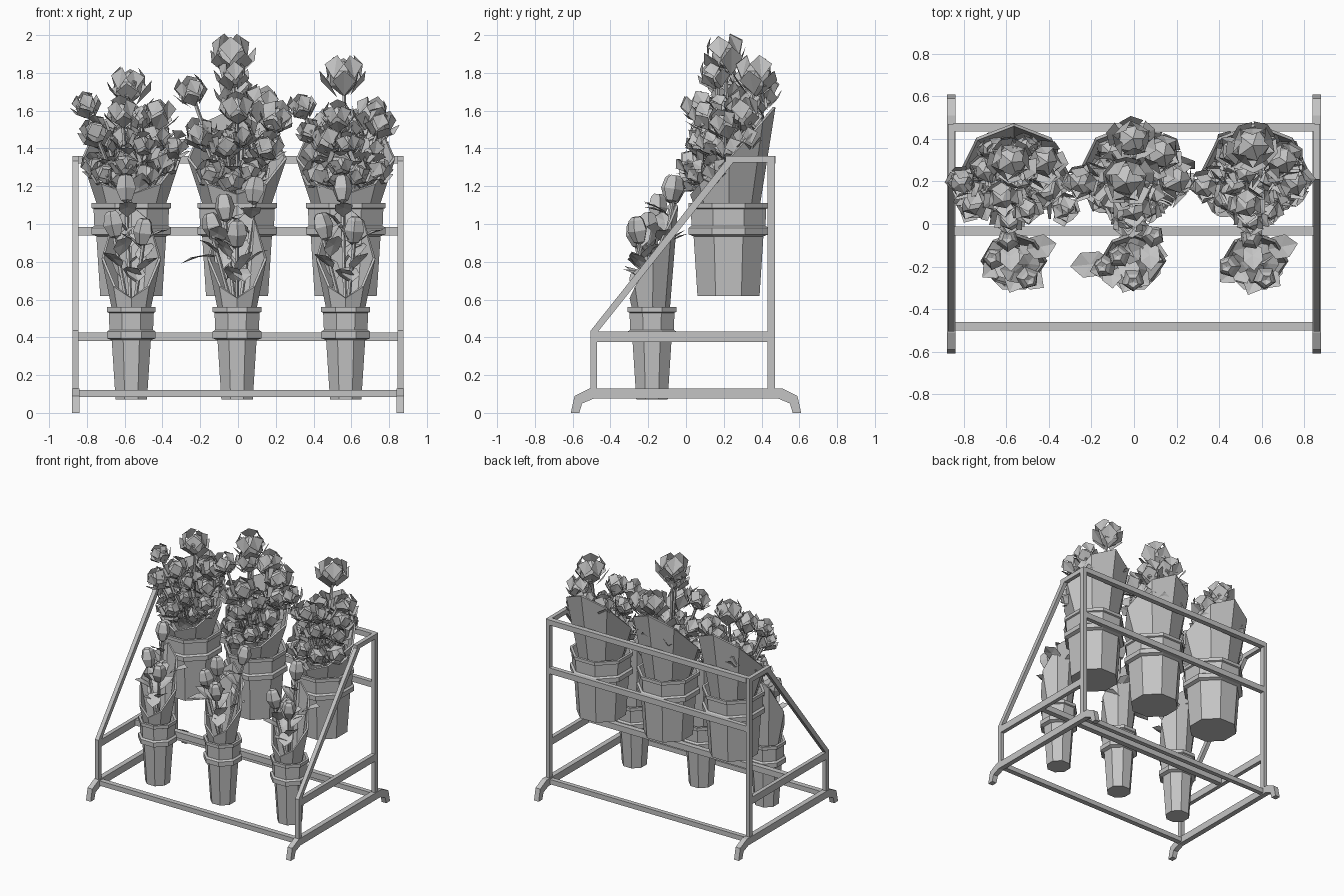
import bpy, bmesh, math, random
from mathutils import Vector

random.seed(7)
if "Cube" in bpy.data.objects:
    bpy.data.objects.remove(bpy.data.objects["Cube"], do_unlink=True)

grey = bpy.data.materials.new("plain_grey")
grey.use_nodes = True
grey.diffuse_color = (0.55, 0.55, 0.55, 1)
grey.node_tree.nodes["Principled BSDF"].inputs["Base Color"].default_value = (0.55, 0.55, 0.55, 1)


def finish(name, bm, fix=True):
    if fix:
        bmesh.ops.recalc_face_normals(bm, faces=bm.faces)
    mesh = bpy.data.meshes.new(name)
    bm.to_mesh(mesh)
    bm.free()
    mesh.materials.append(grey)
    obj = bpy.data.objects.new(name, mesh)
    bpy.context.collection.objects.link(obj)
    return obj


def plate(name, outline, x0, x1):
    """Extrude a (y, z) outline between two x positions."""
    bm = bmesh.new()
    a, b = ([bm.verts.new((x, y, z)) for y, z in outline] for x in (x0, x1))
    bm.faces.new(a)
    bm.faces.new(b[::-1])
    n = len(a)
    for i in range(n):
        j = (i + 1) % n
        bm.faces.new((a[i], b[i], b[j], a[j]))
    return finish(name, bm)


def rect(y0, y1, z0, z1):
    return [(y0, z0), (y1, z0), (y1, z1), (y0, z1)]


def lathe(bm, profile, centre, axis=Vector((0, 0, 1)), sides=8, turn=0.0):
    """Revolve (radius, height) points; zero radius closes an end."""
    q = Vector((0, 0, 1)).rotation_difference(axis)
    rings = []
    for r, h in profile:
        count = sides if r > 0 else 1
        rings.append([bm.verts.new(centre + q @ Vector((
            r * math.cos(turn + i * math.tau / sides),
            r * math.sin(turn + i * math.tau / sides), h))) for i in range(count)])
    for a, b in zip(rings, rings[1:]):
        for i in range(sides):
            j = (i + 1) % sides
            if len(a) == 1:
                bm.faces.new((a[0], b[j], b[i]))
            elif len(b) == 1:
                bm.faces.new((a[i], a[j], b[0]))
            else:
                bm.faces.new((a[i], a[j], b[j], b[i]))


def stem(bm, a, b, r=0.011):
    axis = b - a
    lathe(bm, [(0, 0), (r, 0), (r, axis.length), (0, axis.length)], a, axis.normalized(), 5)


def leaf(bm, base, direction, length, width):
    """Broad pointed leaf folded along its midrib."""
    d = direction.normalized()
    side = d.cross(Vector((0, 0, 1))).normalized()
    up = side.cross(d)
    rib = [bm.verts.new(base + d * length * t + up * k * length)
           for t, k in ((0, 0), (0.5, 0.08), (1, 0))]
    for s in (-1, 1):
        edge = [bm.verts.new(base + d * length * t + (side * s + up * 0.35) * width * w)
                for t, w in ((0.25, 0.4), (0.7, 0.42))]
        bm.faces.new((rib[0], rib[1], edge[0]))
        bm.faces.new((rib[1], edge[1], edge[0]))
        bm.faces.new((rib[1], rib[2], edge[1]))


def bloom(bm, centre, axis, r):
    """Rounded faceted flower: rough core wrapped in two rings of folded petals."""
    q = Vector((0, 0, 1)).rotation_difference(axis.normalized())
    core = bmesh.ops.create_icosphere(bm, subdivisions=1, radius=r * 0.72)["verts"]
    for v in core:
        v.co = centre + q @ (v.co * random.uniform(0.9, 1.15))
    turn = random.uniform(0, math.tau)
    # Each petal: (outward, height) of its base, its shoulders and its tip
    for ring, shape in enumerate((((0.3, -0.75), (0.82, -0.1), (1.05, 0.35)),
                                  ((0.75, 0.0), (0.68, 0.6), (0.45, 0.98)))):
        for i in range(5):
            t = turn + (i + ring * 0.5) * math.tau / 5
            out = Vector((math.cos(t), math.sin(t), 0))
            wide = Vector((-math.sin(t), math.cos(t), 0)) * 0.52
            grow = random.uniform(0.88, 1.12)
            base, mid, tip = [(out * o + Vector((0, 0, h))) * grow for o, h in shape]
            a, b, c, d = [bm.verts.new(centre + q @ (p * r))
                          for p in (base, mid + wide, tip, mid - wide)]
            bm.faces.new((a, b, c))
            bm.faces.new((a, c, d))


def bud(bm, tip, axis, r):
    """Tall closed bud with a narrow calyx."""
    lathe(bm, [(0, -2.2 * r), (r * 0.55, -1.9 * r), (r, -0.8 * r), (r * 0.75, 0.2 * r),
               (r * 0.45, 0.5 * r), (0, 0.3 * r)], tip, axis.normalized(), 5, random.random())


def pot(name, x, y, z, base, body, neck, lip):
    """Eight-sided bucket with collar, lip and hollow top."""
    bm = bmesh.new()
    lathe(bm, [(0, 0), (base, 0), (body, 0.315), (lip, 0.325), (lip, 0.36), (neck, 0.37),
               (neck + 0.004, 0.46), (lip, 0.465), (lip, 0.49), (lip - 0.02, 0.49),
               (neck - 0.03, 0.37), (0, 0.37)], Vector((x, y, z)), turn=math.pi / 8)
    finish(name, bm)


def wrap(name, x, y, z, foot, heights, radii):
    """Paper cone cut by a slope, low at the front and peaked at the back."""
    bm = bmesh.new()
    low, top = [], []
    for i in range(8):
        t = i * math.tau / 8
        c, s = math.cos(t), math.sin(t)
        k = 1 - abs(c)
        end = 0 if c > 0 else 2
        r = radii[end] * (1 - k) + radii[1] * k
        h = heights[end] * (1 - k) + heights[1] * k
        low.append(bm.verts.new((x + foot * s, y - foot * c, z)))
        top.append(bm.verts.new((x + r * s, y - r * c, h)))
    for i in range(8):
        j = (i + 1) % 8
        bm.faces.new((low[i], low[j], top[j], top[i]))
    solid = finish(name, bm, fix=False).modifiers.new("paper", "SOLIDIFY")
    solid.thickness = 0.014
    solid.offset = 1


# Side frames
skid = [(-0.61, 0), (-0.59, 0.09), (-0.51, 0.13), (0.51, 0.13), (0.59, 0.09), (0.61, 0),
        (0.565, 0), (0.55, 0.05), (0.49, 0.075), (-0.49, 0.075), (-0.55, 0.05), (-0.565, 0)]
for side, s in (("left", 1), ("right", -1)):
    for part, outline in (
            ("front_post", rect(-0.505, -0.47, 0.12, 0.435)),
            ("back_post", rect(0.432, 0.47, 0.12, 1.36)),
            ("side_rail", rect(-0.48, 0.44, 0.375, 0.43)),
            ("top_rail", rect(0.21, 0.44, 1.325, 1.36)),
            ("slope", [(-0.505, 0.435), (0.23, 1.36), (0.25, 1.325), (-0.47, 0.425)])):
        plate(f"{side}_{part}", outline, s * 0.845, s * 0.876)
    plate(f"{side}_skid", skid, s * 0.84, s * 0.88)

# Cross bars
for part, outline in (("front_bar", rect(-0.5, -0.46, 0.083, 0.12)),
                      ("back_bar", rect(0.435, 0.47, 0.083, 0.12)),
                      ("middle_bar", rect(-0.055, -0.012, 0.38, 0.425)),
                      ("upper_bar", rect(0.435, 0.47, 0.94, 0.985)),
                      ("top_bar", rect(0.435, 0.475, 1.32, 1.36))):
    plate(part, outline, -0.85, 0.85)

# Tall blooms (x, y, z, radius) and tall buds (x, y, z) measured from each pot
TALL = {
    "right": [(-.01, .3, 1.72, .11), (-.24, .2, 1.62, .08), (-.19, .1, 1.48, .09),
              (.14, .3, 1.57, .1), (.23, .08, 1.41, .08), (-.05, .13, 1.58, .09)],
    "middle": [(-.03, .21, 1.88, .12), (-.24, .2, 1.69, .09), (.13, .33, 1.62, .11),
               (0, .4, 1.68, .11), (.2, .22, 1.55, .1), (0, .08, 1.6, .1), (-.02, .16, 1.78, .09)],
    "left": [(-.01, .37, 1.77, .12), (-.23, .18, 1.61, .08), (.13, .3, 1.57, .1),
             (.18, .2, 1.52, .09), (-.04, .1, 1.56, .09)]}
BUDS = {
    "right": [(-.03, -.07, 1.23), (-.1, -.16, 1.04), (.07, -.26, 1.0)],
    "middle": [(.1, -.05, 1.22), (-.07, -.15, 1.13), (0, -.27, 0.99), (-.14, -.2, 1.03)],
    "left": [(-.02, -.06, 1.23), (-.13, -.2, 1.03), (.05, -.26, 1.01)]}

for side, x in (("right", -0.565), ("middle", -0.005), ("left", 0.57)):
    # Upper pot and its bouquet
    y = 0.225
    pot(f"{side}_upper_pot", x, y, 0.62, 0.178, 0.2, 0.212, 0.228)
    wrap(f"{side}_upper_wrap", x, y, 1.02, 0.14, (1.16, 1.35, 1.62), (0.19, 0.25, 0.235))
    stems, flowers, leaves = bmesh.new(), bmesh.new(), bmesh.new()
    root = Vector((x, y, 1.0))
    spots = [(Vector((x + dx, py, pz)), r) for dx, py, pz, r in TALL[side]]
    for i in range(18):
        t, d = i * 2.4, 0.19 * math.sqrt((i + 0.5) / 18)
        dy = d * math.sin(t)
        spots.append((Vector((x + d * math.cos(t), y - 0.02 + dy,
                              1.38 + 0.6 * dy + random.uniform(-0.1, 0.12))),
                      random.uniform(0.075, 0.095)))
    for spot, r in spots:
        stem(stems, root, spot)
        bloom(flowers, spot, spot - root + Vector((0, -0.15, 0)), r)
    for i in range(10):
        t = i * math.tau / 10
        out = Vector((math.cos(t), math.sin(t), 0))
        leaf(leaves, root + out * 0.1 + Vector((0, 0, 0.17 + 0.08 * out.y)),
             out * 0.5 + Vector((0, 0, 1)), 0.2, 0.13)

    # Lower pot with tall buds and broad leaves
    y = -0.18
    pot(f"{side}_lower_pot", x, y, 0.07, 0.09, 0.112, 0.125, 0.14)
    wrap(f"{side}_lower_wrap", x, y, 0.48, 0.075, (0.61, 0.82, 1.1), (0.105, 0.145, 0.125))
    root = Vector((x, y, 0.46))
    buds = bmesh.new()
    for i, (dx, py, pz) in enumerate(BUDS[side]):
        tip = Vector((x + dx, py, pz))
        stem(stems, root, tip - Vector((0, 0, 0.06)))
        bud(buds, tip, tip - root, 0.056)
        for k in range(4):
            t = 1.6 * k + i * 2.1
            out = Vector((math.cos(t), math.sin(t) - 0.2, random.uniform(0.5, 1.4)))
            leaf(leaves, root.lerp(tip, 0.42 + 0.11 * k), out, 0.15, 0.11)
    # Drooping front leaf
    leaf(leaves, Vector((x, -0.2, 0.77)), Vector((0.3, -0.8, -0.6)), 0.13, 0.12)
    if side == "middle":
        leaf(leaves, Vector((x - 0.1, -0.18, 0.83)), Vector((-1, -0.1, -0.2)), 0.2, 0.14)
    else:
        leaf(leaves, Vector((x + 0.06, -0.12, 0.9)), Vector((1, 0.2, 0.5)), 0.16, 0.13)
    finish(f"{side}_buds", buds)
    finish(f"{side}_stems", stems)
    finish(f"{side}_blooms", flowers)
    finish(f"{side}_leaves", leaves)
